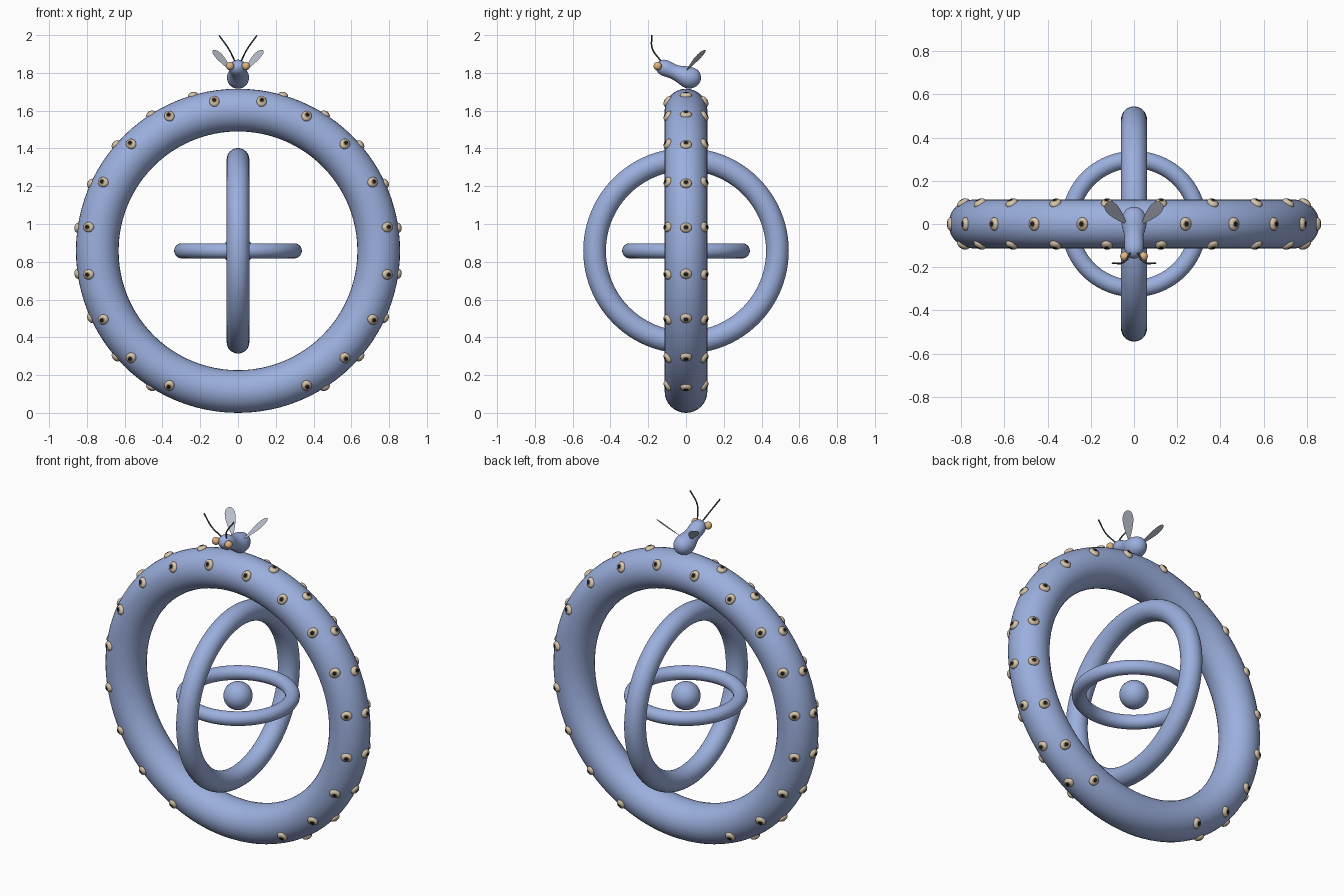
import bpy, bmesh, math
from mathutils import Vector, Matrix

if "Cube" in bpy.data.objects:
    bpy.data.objects.remove(bpy.data.objects["Cube"])

CZ = 0.858            # centre height of the rings
R, r = 0.745, 0.113   # outer ring radii


def mat(name, rgb):
    m = bpy.data.materials.new(name)
    m.diffuse_color = (*rgb, 1)
    m.use_nodes = True
    m.node_tree.nodes["Principled BSDF"].inputs["Base Color"].default_value = m.diffuse_color
    return m


BLUE = mat("soft blue", (0.33, 0.43, 0.73))
CREAM = mat("cream", (0.66, 0.55, 0.40))
BROWN = mat("iris brown", (0.30, 0.21, 0.13))
BLACK = mat("pupil black", (0.01, 0.01, 0.012))
TAN = mat("tan", (0.75, 0.46, 0.23))
GREY = mat("wing grey", (0.48, 0.52, 0.60))
DARK = mat("feeler slate", (0.06, 0.075, 0.11))


def finish(name, bm, mats, angle=60):
    me = bpy.data.meshes.new(name)
    bm.to_mesh(me)
    bm.free()
    for m in mats:
        me.materials.append(m)
    ob = bpy.data.objects.new(name, me)
    bpy.context.collection.objects.link(ob)
    bpy.ops.object.select_all(action='DESELECT')
    ob.select_set(True)
    bpy.context.view_layer.objects.active = ob
    bpy.ops.object.shade_smooth_by_angle(angle=math.radians(angle))
    return ob


def ring(name, major, minor, rot):
    bpy.ops.mesh.primitive_torus_add(major_radius=major, minor_radius=minor, major_segments=96,
                                     minor_segments=32, location=(0, 0, CZ), rotation=rot)
    ob = bpy.context.object
    ob.name = name
    ob.data.materials.append(BLUE)
    bpy.ops.object.shade_smooth_by_angle(angle=math.radians(60))


def ball(name, loc, radius, m):
    bm = bmesh.new()
    bmesh.ops.create_uvsphere(bm, u_segments=32, v_segments=16, radius=radius,
                              matrix=Matrix.Translation(loc))
    finish(name, bm, [m])


# Nested rings and core
ring("outer_ring", R, r, (math.pi / 2, 0, 0))
ring("middle_ring", 0.484, 0.06, (0, math.pi / 2, 0))
ring("inner_ring", 0.298, 0.04, (0, 0, 0))
ball("core_ball", (0, 0, CZ), 0.08, BLUE)


# Eyes studding the outer ring: flattened domes with iris and pupil caps
def add_eye(bm, around, tilt):
    radial = Vector((math.sin(around), 0, math.cos(around)))
    n = radial * math.cos(tilt) + Vector((0, 1, 0)) * math.sin(tilt)
    pos = Vector((0, 0, CZ)) + radial * R + n * (r - 0.002)
    tangent = Vector((math.cos(around), 0, -math.sin(around)))
    side = tangent.cross(n)
    M = Matrix((side, tangent, n)).transposed().to_4x4()
    M.translation = pos
    geo = bmesh.ops.create_uvsphere(bm, u_segments=16, v_segments=16, radius=1)
    faces = {f for v in geo["verts"] for f in v.link_faces}
    for f in faces:
        h = f.calc_center_median().z
        f.material_index = 2 if h > 0.92 else 1 if h > 0.82 else 0
    bmesh.ops.transform(bm, verts=geo["verts"],
                        matrix=M @ Matrix.Diagonal((0.031, 0.027, 0.019, 1)))


for row, tilt, step in (("front", -60, 18), ("rim", 0, 16.4), ("back", 60, 18)):
    bm = bmesh.new()
    for s in (-1, 1):
        for k in range(9):
            add_eye(bm, s * math.radians(90 + (k - 4.5) * step), math.radians(tilt))
    finish(row + "_eyes", bm, [CREAM, BROWN, BLACK])

# Insect body lofted along y: (y, z, radius)
sections = [(0.080, 1.775, 0.004), (0.075, 1.775, 0.027), (0.060, 1.775, 0.045),
            (0.032, 1.774, 0.058), (0.000, 1.775, 0.061), (-0.030, 1.786, 0.051),
            (-0.060, 1.803, 0.043), (-0.090, 1.820, 0.046), (-0.118, 1.827, 0.046),
            (-0.142, 1.829, 0.036), (-0.156, 1.830, 0.020), (-0.161, 1.830, 0.004)]
bm = bmesh.new()
N = 24
loops = [[bm.verts.new((q * math.cos(2 * math.pi * i / N), y, z + q * math.sin(2 * math.pi * i / N)))
          for i in range(N)] for y, z, q in sections]
for a, b in zip(loops, loops[1:]):
    for i in range(N):
        bm.faces.new((a[i], a[(i + 1) % N], b[(i + 1) % N], b[i]))
bm.faces.new(loops[0])
bm.faces.new(loops[-1])
bmesh.ops.recalc_face_normals(bm, faces=bm.faces)
body = finish("insect_body", bm, [BLUE], 80)
sub = body.modifiers.new("smooth", 'SUBSURF')
sub.levels = sub.render_levels = 1

for s, label in ((-1, "left"), (1, "right")):
    # Insect eye
    ball(label + "_insect_eye", (s * 0.042, -0.150, 1.836), 0.022, TAN)

    # Teardrop wing sheet
    base, tip = Vector((s * 0.035, 0.0, 1.808)), Vector((s * 0.128, 0.098, 1.922))
    wide = Vector((s * 0.68, -0.62, -0.1)).normalized()
    bm = bmesh.new()
    verts = []
    for i in range(28):
        a = 2 * math.pi * i / 28
        t = 0.5 - 0.5 * math.cos(a)
        w = 0.038 * math.sin(a) * (0.25 + 0.85 * t)
        verts.append(bm.verts.new(base.lerp(tip, t) + wide * w))
    f = bm.faces.new(verts)
    f.normal_update()
    if f.normal.y > 0:
        f.normal_flip()
    finish(label + "_wing", bm, [GREY])

    # Curved feeler
    cu = bpy.data.curves.new(label + "_feeler", 'CURVE')
    cu.dimensions = '3D'
    cu.bevel_depth = 0.004
    cu.use_fill_caps = True
    sp = cu.splines.new('BEZIER')
    pts = [(0.018, -0.135, 1.865), (0.050, -0.178, 1.928), (0.100, -0.181, 1.998)]
    sp.bezier_points.add(len(pts) - 1)
    for bp, (x, y, z) in zip(sp.bezier_points, pts):
        bp.co = (s * x, y, z)
        bp.handle_left_type = bp.handle_right_type = 'AUTO'
    cu.materials.append(DARK)
    bpy.context.collection.objects.link(bpy.data.objects.new(label + "_feeler", cu))
